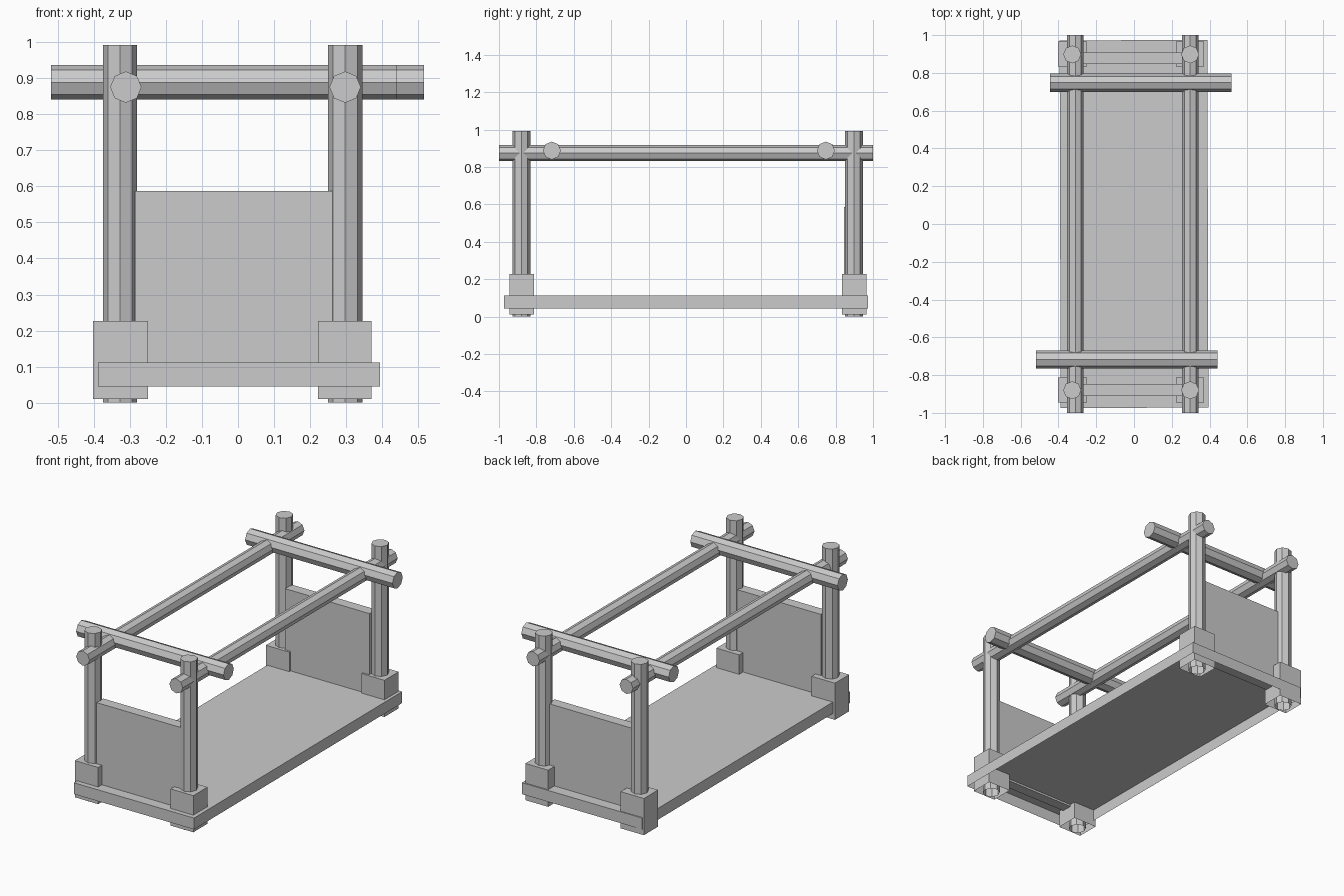
import bpy
import bmesh
from math import pi

if "Cube" in bpy.data.objects:
    bpy.data.objects.remove(bpy.data.objects["Cube"])


def open_bottom(ob):
    """Remove the face on the underside, leaving a hollow shell."""
    bm = bmesh.new()
    bm.from_mesh(ob.data)
    low = min(bm.faces, key=lambda f: f.calc_center_median().z)
    bmesh.ops.delete(bm, geom=[low], context="FACES_ONLY")
    bm.to_mesh(ob.data)
    bm.free()


def log(name, loc, radius, length, axis):
    """Eight-sided straight pole along one axis."""
    rot = {"X": (0, pi / 2, 0), "Y": (pi / 2, 0, 0), "Z": (0, 0, 0)}[axis]
    bpy.ops.mesh.primitive_cylinder_add(vertices=8, radius=radius, depth=length,
                                        location=loc, rotation=rot)
    ob = bpy.context.object
    ob.name = name
    return ob


def box(name, lo, hi, turn=0.0):
    """Box given by its low and high corners, turned about its own z axis."""
    mid = [(a + b) / 2 for a, b in zip(lo, hi)]
    bpy.ops.mesh.primitive_cube_add(size=1, location=mid, rotation=(0, 0, turn))
    ob = bpy.context.object
    ob.name = name
    ob.scale = [b - a for a, b in zip(lo, hi)]
    return ob


# Floor board, hollow underneath
open_bottom(box("floor_board", (-0.391, -0.973, 0.045), (0.391, 0.973, 0.112), 0.003))

ends = {"front": (-0.88, -0.717), "back": (0.898, 0.748)}
sides = {"left": (-0.327, -0.402, -0.25), "right": (0.297, 0.222, 0.37)}

# Corner posts standing in square foot blocks, both open underneath
for end, (py, by) in ends.items():
    for side, (px, x0, x1) in sides.items():
        open_bottom(log(f"{end}_{side}_post", (px, py, 0.496), 0.0475, 0.992, "Z"))
        open_bottom(box(f"{end}_{side}_foot_block", (x0, py - 0.064, 0.011),
                        (x1, py + 0.068, 0.227)))

# Long side rails
for side, rx in (("left", -0.311), ("right", 0.297)):
    log(f"{side}_rail", (rx, 0, 0.875), 0.0435, 2.0, "Y")

# Crossbars, shifted sideways in opposite directions
log("front_crossbar", (-0.039, ends["front"][1], 0.888), 0.048, 0.96, "X")
log("back_crossbar", (0.036, ends["back"][1], 0.888), 0.048, 0.96, "X")

# End panels between the posts
for end, y0, y1 in (("front", -0.91, -0.848), ("back", 0.846, 0.908)):
    box(f"{end}_panel", (-0.285, y0, 0.1), (0.264, y1, 0.587))
